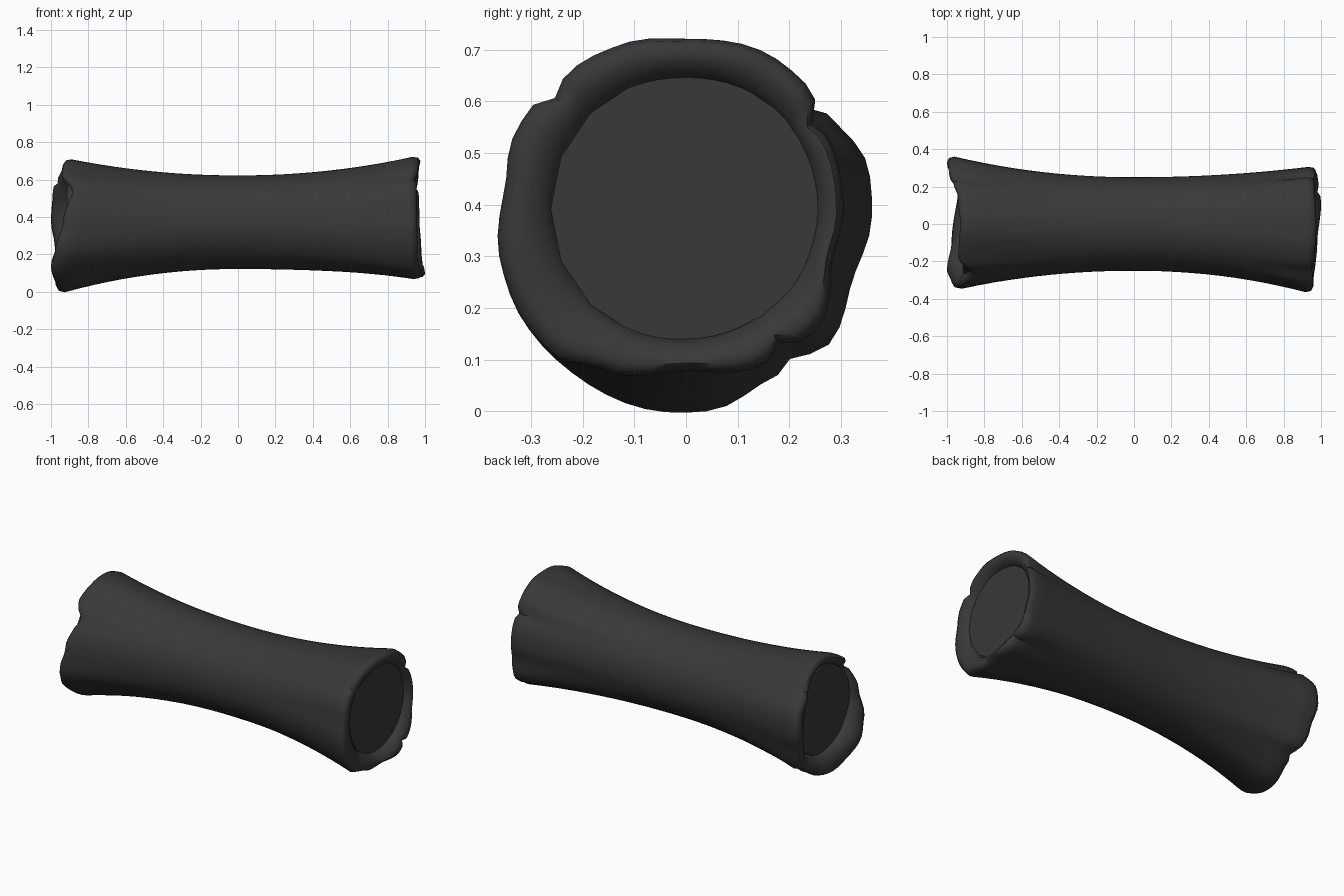
import bpy, bmesh
from math import cos, sin, pi, exp, radians

if "Cube" in bpy.data.objects:
    bpy.data.objects.remove(bpy.data.objects["Cube"])

SEG = 60
WAIST, CZ = 0.25, 0.372

# Rim outlines by angle around the roll (0 = +y, 90 = up): (degrees, radius)
RIM_R = {
    1: [(0, .305), (30, .315), (45, .345), (65, .352), (90, .343), (110, .355), (126, .36),
        (145, .367), (156, .368), (170, .355), (193, .37), (212, .375), (226, .375),
        (240, .34), (270, .30), (298, .325), (320, .335), (345, .295)],
    -1: [(0, .36), (16, .365), (35, .34), (60, .33), (90, .33), (120, .315), (150, .325),
         (180, .34), (210, .375), (230, .375), (260, .382), (277, .38), (297, .355),
         (318, .372), (340, .345)],
}
# How far the rim reaches along x: (degrees, distance)
RIM_X = {
    1: [(0, .97), (45, .965), (90, .975), (150, .955), (210, .96), (250, .98), (290, 1.0), (330, .98)],
    -1: [(0, 1.0), (30, .99), (65, .94), (90, .93), (125, .94), (148, .89), (180, .935),
         (205, .975), (225, 1.0), (255, .975), (305, .94), (335, .98)],
}
# Torn creases at each end: degrees
CREASES = {1: [37, 137, 306], -1: [42, 147, 308]}


def around(table, deg):
    """Smooth periodic interpolation of a table by angle."""
    pts = table + [(table[0][0] + 360, table[0][1])]
    for (a, va), (b, vb) in zip(pts, pts[1:]):
        if a <= deg <= b:
            t = (deg - a) / (b - a)
            return va + (vb - va) * t * t * (3 - 2 * t)


def crease(side, deg):
    return sum(exp(-(((deg - c + 180) % 360 - 180) / 4) ** 2) for c in CREASES[side])


def ring(bm, fn):
    out = []
    for i in range(SEG):
        deg = 360 * i / SEG
        x, r, cz = fn(deg)
        a = radians(deg)
        out.append(bm.verts.new((x, r * cos(a), cz + r * sin(a))))
    return out


def body_ring(side, u):
    def fn(deg):
        R, X = around(RIM_R[side], deg), around(RIM_X[side], deg)
        r = WAIST + (R - WAIST) * u ** 2.05 - .025 * crease(side, deg) * u ** 5
        return side * (X - .04) * u, r, CZ + .006 * u * u
    return fn


def lip_ring(side, dx, mix):
    """Rounded lip: mix 0 = outer rim, 1 = against the end disc."""
    def fn(deg):
        R, X = around(RIM_R[side], deg), around(RIM_X[side], deg)
        c = crease(side, deg)
        outer = R - .025 * c
        cz = CZ + .006 + (.012 if side > 0 else 0) * mix
        return side * (X + dx - .012 * c), outer + (.25 - outer) * mix, cz
    return fn


def finish(bm, name, angle):
    bmesh.ops.recalc_face_normals(bm, faces=bm.faces)
    me = bpy.data.meshes.new(name)
    bm.to_mesh(me)
    bm.free()
    ob = bpy.data.objects.new(name, me)
    bpy.context.collection.objects.link(ob)
    me.materials.append(dark)
    bpy.ops.object.select_all(action='DESELECT')
    ob.select_set(True)
    bpy.context.view_layer.objects.active = ob
    bpy.ops.object.shade_smooth_by_angle(angle=radians(angle))
    return ob


dark = bpy.data.materials.new("dark_grey")
dark.diffuse_color = (.04, .04, .04, 1)
dark.use_nodes = True
dark.node_tree.nodes["Principled BSDF"].inputs["Base Color"].default_value = dark.diffuse_color

# Flared wrap with rolled lips at both ends
bm = bmesh.new()
LIP = [(-.012, .06), (0, .25), (-.003, .5), (-.02, .8), (-.06, 1.0), (-.12, 1.0)]
STEPS = 12
rings = [ring(bm, lip_ring(-1, dx, m)) for dx, m in reversed(LIP)]
rings += [ring(bm, body_ring(-1, k / STEPS)) for k in range(STEPS, 0, -1)]
rings += [ring(bm, body_ring(1, k / STEPS)) for k in range(STEPS + 1)]
rings += [ring(bm, lip_ring(1, dx, m)) for dx, m in LIP]
for a, b in zip(rings, rings[1:]):
    for i in range(SEG):
        j = (i + 1) % SEG
        bm.faces.new((a[i], a[j], b[j], b[i]))
finish(bm, "wrap", 50)

# Flat faceted discs closing the core
for side, name, cz in ((1, "right_end_disc", .392), (-1, "left_end_disc", .378)):
    bm = bmesh.new()
    n = 16
    loops = []
    for x in (.80, .93 if side > 0 else .915):
        loops.append([bm.verts.new((side * x, .262 * cos(2 * pi * i / n), cz + .262 * sin(2 * pi * i / n)))
                      for i in range(n)])
    for i in range(n):
        j = (i + 1) % n
        bm.faces.new((loops[0][i], loops[0][j], loops[1][j], loops[1][i]))
    for lp in loops:
        bm.faces.new(lp)
    finish(bm, name, 30)
